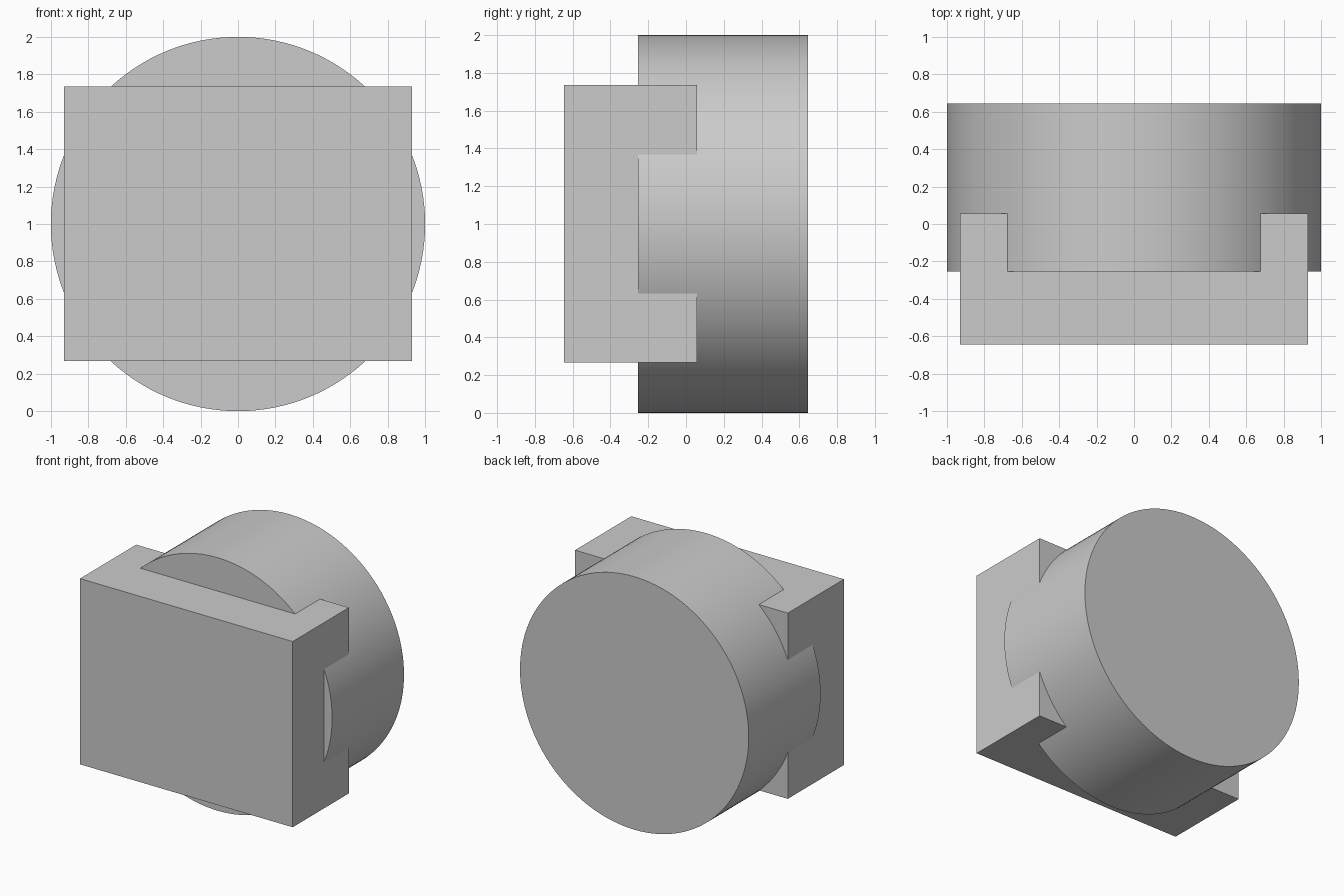
import bpy
from math import pi

if "Cube" in bpy.data.objects:
    bpy.data.objects.remove(bpy.data.objects["Cube"])

# Round drum lying along the y axis
y0, y1 = -0.253, 0.645
bpy.ops.mesh.primitive_cylinder_add(
    vertices=128, radius=1, depth=y1 - y0,
    location=(0, (y0 + y1) / 2, 1), rotation=(pi / 2, 0, 0))
drum = bpy.context.object
drum.name = "round_drum"
bpy.ops.object.transform_apply(location=False, rotation=True, scale=True)
bpy.ops.object.shade_smooth_by_angle()

# Rectangular block overlapping the front of the drum
bx0, bx1 = -0.93, 0.93
by0, by1 = -0.645, 0.057
bz0, bz1 = 0.268, 1.736
bpy.ops.mesh.primitive_cube_add(
    size=1, location=((bx0 + bx1) / 2, (by0 + by1) / 2, (bz0 + bz1) / 2))
block = bpy.context.object
block.name = "front_block"
block.scale = (bx1 - bx0, by1 - by0, bz1 - bz0)
bpy.ops.object.transform_apply(location=False, rotation=False, scale=True)
